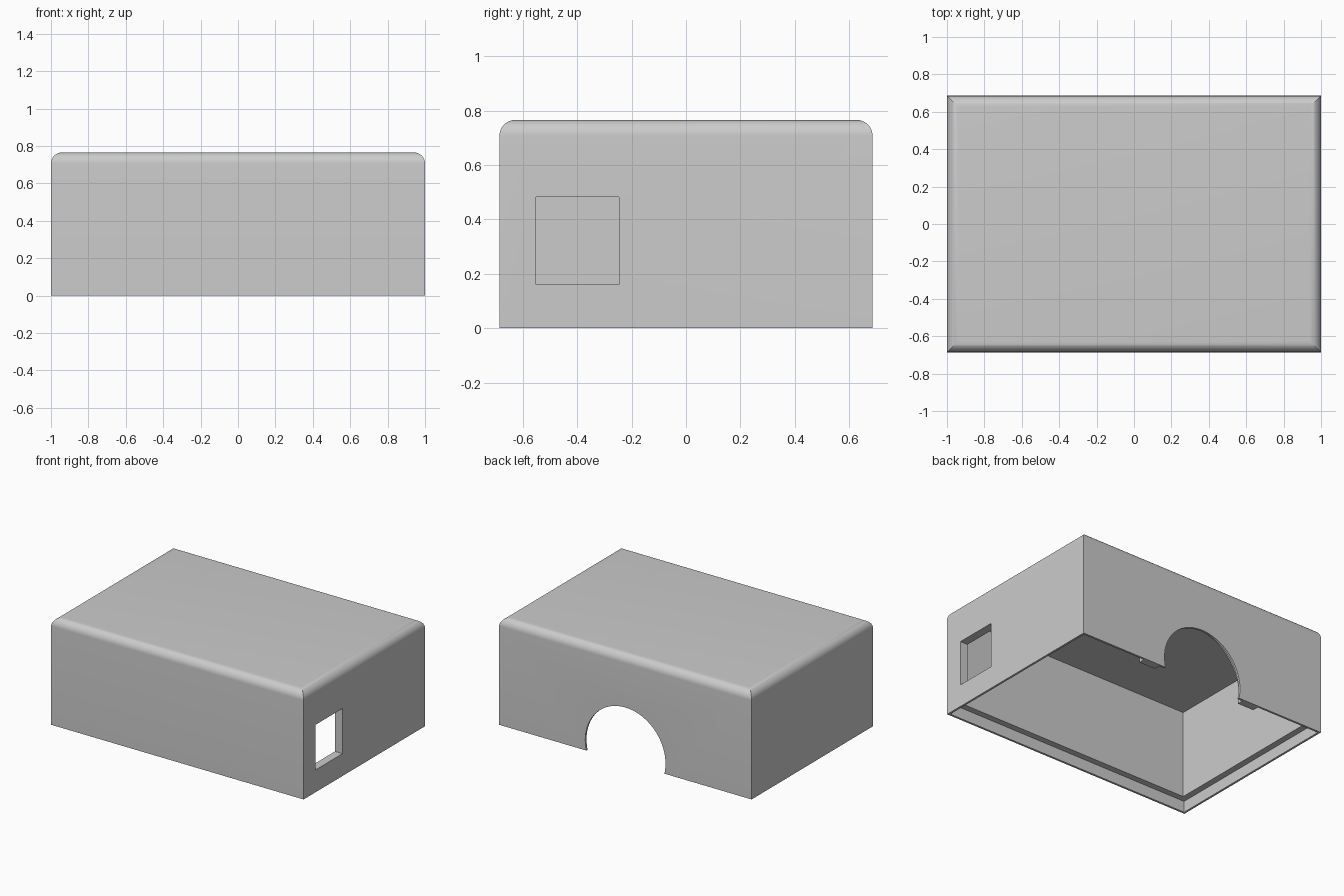
import bpy, bmesh, math
from mathutils import Matrix, Vector

if "Cube" in bpy.data.objects:
    bpy.data.objects.remove(bpy.data.objects["Cube"], do_unlink=True)

HX, HY, H = 1.0, 0.686, 0.766      # half length, half depth, height
WALL, LIP, STEP = 0.06, 0.015, 0.08  # wall, thin rim, height of rim rebate
ROUND = 0.06
HOLE_R, HOLE_Z = 0.318, 0.073

grey = bpy.data.materials.new("plain grey")
grey.use_nodes = True
grey.diffuse_color = (0.6, 0.6, 0.6, 1)
grey.node_tree.nodes["Principled BSDF"].inputs["Base Color"].default_value = (0.6, 0.6, 0.6, 1)


def new_object(name, bm):
    mesh = bpy.data.meshes.new(name)
    bm.to_mesh(mesh)
    bm.free()
    mesh.materials.append(grey)
    obj = bpy.data.objects.new(name, mesh)
    bpy.context.collection.objects.link(obj)
    return obj


def box(name, lo, hi, top_round=0):
    lo, hi = Vector(lo), Vector(hi)
    bm = bmesh.new()
    bmesh.ops.create_cube(bm, size=1)
    bmesh.ops.transform(bm, verts=bm.verts,
                        matrix=Matrix.Translation((lo + hi) / 2) @ Matrix.Diagonal((*(hi - lo), 1)))
    if top_round:
        edges = [e for e in bm.edges if all(v.co.z > hi.z - 1e-4 for v in e.verts)]
        bmesh.ops.bevel(bm, geom=edges, offset=top_round, segments=10,
                        profile=0.5, affect='EDGES')
    return new_object(name, bm)


def cylinder_y(name, radius, y0, y1):
    bm = bmesh.new()
    place = Matrix.Translation((0, (y0 + y1) / 2, HOLE_Z)) @ Matrix.Rotation(math.pi / 2, 4, 'X')
    bmesh.ops.create_cone(bm, cap_ends=True, segments=96, radius1=radius, radius2=radius,
                          depth=y1 - y0, matrix=place)
    return new_object(name, bm)


def boolean(obj, tool, operation='DIFFERENCE'):
    mod = obj.modifiers.new("cut", 'BOOLEAN')
    mod.object, mod.operation, mod.solver = tool, operation, 'EXACT'
    bpy.context.view_layer.update()
    baked = bpy.data.meshes.new_from_object(obj.evaluated_get(bpy.context.evaluated_depsgraph_get()))
    obj.modifiers.clear()
    obj.data = baked
    bpy.data.objects.remove(tool, do_unlink=True)


# Outer shell with rounded top edges
cover = box("cover_shell", (-HX, -HY, 0), (HX, HY, H), ROUND)

# Hollow interior, open below
boolean(cover, box("cavity", (WALL - HX, WALL - HY, -0.1), (HX - WALL, HY - WALL, H - WALL)))

# Rebate round the bottom rim, interrupted beside the cable opening
rebate = box("rebate", (LIP - HX, LIP - HY, -0.1), (HX - LIP, HY - LIP, STEP))
boolean(rebate, box("rebate_gap", (-0.48, HY - WALL, -0.2), (0.48, HY, 0.2)))
boolean(cover, rebate)

# Round opening in the back wall, slightly wider inside
boolean(cover, cylinder_y("opening", HOLE_R, HY - 0.2, HY + 0.1))
boolean(cover, cylinder_y("opening_relief", HOLE_R + 0.04, HY - 0.2, HY - LIP))

# Rectangular window in the side wall
boolean(cover, box("window", (HX - 0.2, -0.552, 0.16), (HX + 0.1, -0.246, 0.483)))

# Smooth the rounded surfaces, keep corners sharp
bpy.ops.object.select_all(action='DESELECT')
cover.select_set(True)
bpy.context.view_layer.objects.active = cover
bpy.ops.object.shade_smooth_by_angle(angle=math.radians(30))
